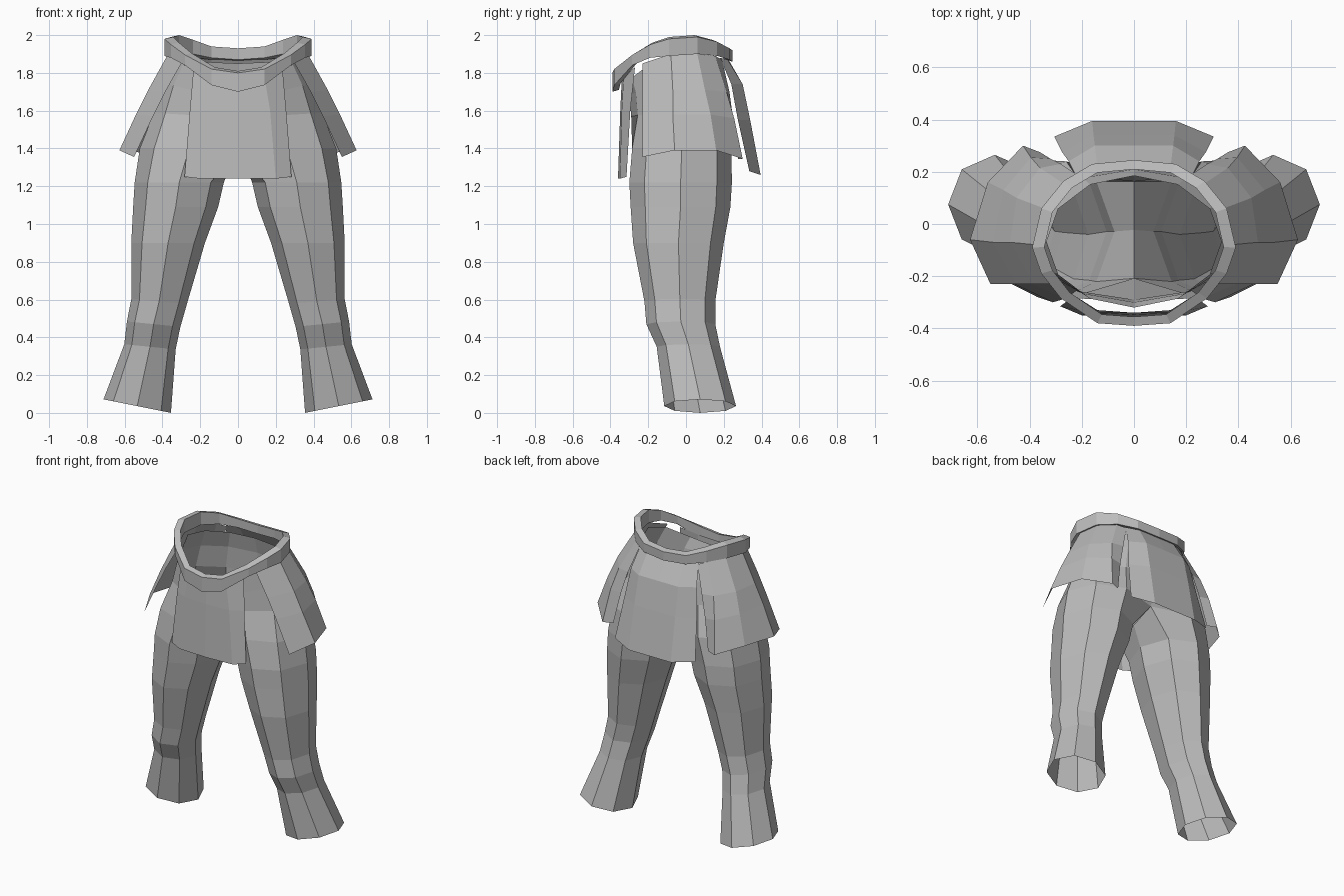
import bpy, math

cloth = bpy.data.materials.new("grey_cloth")
cloth.diffuse_color = (0.5, 0.5, 0.5, 1)


def make_part(name, verts, faces):
    """Half of a part (x >= 0), mirrored and welded across x = 0."""
    mesh = bpy.data.meshes.new(name)
    mesh.from_pydata(verts, [], faces)
    mesh.materials.append(cloth)
    obj = bpy.data.objects.new(name, mesh)
    bpy.context.collection.objects.link(obj)
    mirror = obj.modifiers.new("mirror", 'MIRROR')
    mirror.use_clip = True
    mirror.merge_threshold = 0.001
    return obj


def make_sheet(name, rows):
    """Open sheet lofted through rows of points, listed top to bottom."""
    n = len(rows[0])
    faces = [(r * n + c, (r + 1) * n + c, (r + 1) * n + c + 1, r * n + c + 1)
             for r in range(len(rows) - 1) for c in range(n - 1)]
    return make_part(name, [p for row in rows for p in row], faces)


# Trousers: pelvis half rings (x radius, front y, back y, front z, side z, back z)
verts, faces = [], []
pelvis = [(0.335, -0.32, 0.185, 1.74, 1.88, 1.85),
          (0.395, -0.30, 0.21, 1.68, 1.75, 1.74),
          (0.445, -0.29, 0.22, 1.57, 1.59, 1.59)]
for rx, y0, y1, zf, zs, zb in pelvis:
    for k in range(7):
        a = math.radians(-90 + 30 * k)
        s = math.sin(a)
        end = zf if s < 0 else zb
        verts.append((rx * math.cos(a) if 0 < k < 6 else 0,
                      (y0 + y1) / 2 + s * (y1 - y0) / 2,
                      zs + (end - zs) * s * s))

# Trousers: octagonal leg rings (inner x, outer x, front y, back y, z, tilt)
legs = [(0.0, 0.52, -0.285, 0.24, 1.40, 0.0),
        (0.075, 0.547, -0.30, 0.243, 1.22, 0.0),
        (0.105, 0.555, -0.293, 0.235, 1.09, 0.0),
        (0.175, 0.565, -0.28, 0.20, 0.90, 0.0),
        (0.27, 0.565, -0.22, 0.155, 0.59, 0.08),
        (0.305, 0.588, -0.21, 0.155, 0.47, 0.1),
        (0.33, 0.602, -0.155, 0.18, 0.35, 0.1),
        (0.355, 0.712, -0.115, 0.265, 0.036, 0.2)]
leg_start = len(verts)
for i, (x0, x1, y0, y1, z, tilt) in enumerate(legs):
    cx, cy, rx, ry = (x0 + x1) / 2, (y0 + y1) / 2, (x1 - x0) / 2, (y1 - y0) / 2
    for k in range(8):
        a = math.radians(-135 + 45 * k)
        x = cx + rx * math.cos(a)
        if i == 0 and k in (0, 6, 7):
            x = 0.0          # crotch seam
        verts.append((x, cy + ry * math.sin(a), z + tilt * (x - cx)))

for r in range(len(pelvis)):
    for k in range(6):
        a, b = r * 7 + k, (r + 1) * 7 + k
        faces.append((a, b, b + 1, a + 1))
for r in range(len(legs) - 1):
    for k in range(8):
        a, b = leg_start + r * 8, leg_start + (r + 1) * 8
        k2 = (k + 1) % 8
        faces.append((a + k, b + k, b + k2, a + k2))
make_part("trousers", verts, faces)

# Belt: outer path front to back (x, y, bottom z, top z), box section
path = [(0, -0.39, 1.70, 1.81), (0.14, -0.38, 1.735, 1.83),
        (0.28, -0.285, 1.84, 1.905), (0.355, -0.19, 1.88, 1.96),
        (0.39, -0.09, 1.89, 1.99), (0.355, 0.06, 1.90, 2.0),
        (0.27, 0.165, 1.89, 1.975), (0.16, 0.23, 1.87, 1.94),
        (0, 0.245, 1.86, 1.93)]
verts, faces = [], []
for x, y, zb, zt in path:
    xi, yi = x * 0.88, -0.075 + (y + 0.075) * 0.89
    verts += [(x, y, zb), (x, y, zt - 0.01), (xi, yi, zt), (xi, yi, zb + 0.01)]
for r in range(len(path) - 1):
    for k in range(4):
        a, k2 = r * 4, (k + 1) % 4
        faces.append((a + k, a + 4 + k, a + 4 + k2, a + k2))
make_part("belt", verts, faces)

# Hanging panels
make_sheet("front_panel", [
    [(0, -0.34, 1.77), (0.14, -0.33, 1.78), (0.235, -0.27, 1.83)],
    [(0, -0.348, 1.60), (0.17, -0.34, 1.60), (0.255, -0.295, 1.60)],
    [(0, -0.36, 1.24), (0.20, -0.35, 1.24), (0.283, -0.315, 1.25)]])

make_sheet("back_panel", [
    [(0, 0.225, 1.87), (0.14, 0.22, 1.87), (0.22, 0.18, 1.88)],
    [(0, 0.30, 1.74), (0.15, 0.30, 1.74), (0.25, 0.24, 1.74)],
    [(0, 0.34, 1.55), (0.155, 0.34, 1.55), (0.275, 0.275, 1.55)],
    [(0, 0.395, 1.26), (0.16, 0.395, 1.26), (0.305, 0.335, 1.28)]])

make_sheet("side_panel", [
    [(0.30, -0.23, 1.85), (0.37, -0.08, 1.90), (0.345, 0.06, 1.90),
     (0.27, 0.155, 1.89), (0.22, 0.19, 1.87)],
    [(0.385, -0.23, 1.70), (0.475, -0.07, 1.71), (0.45, 0.10, 1.71),
     (0.36, 0.215, 1.70), (0.28, 0.23, 1.70)],
    [(0.45, -0.23, 1.57), (0.54, -0.07, 1.58), (0.50, 0.13, 1.58),
     (0.395, 0.255, 1.56), (0.32, 0.25, 1.55)],
    [(0.55, -0.23, 1.355), (0.628, -0.06, 1.39), (0.56, 0.16, 1.39),
     (0.425, 0.30, 1.345), (0.36, 0.275, 1.345)]])
